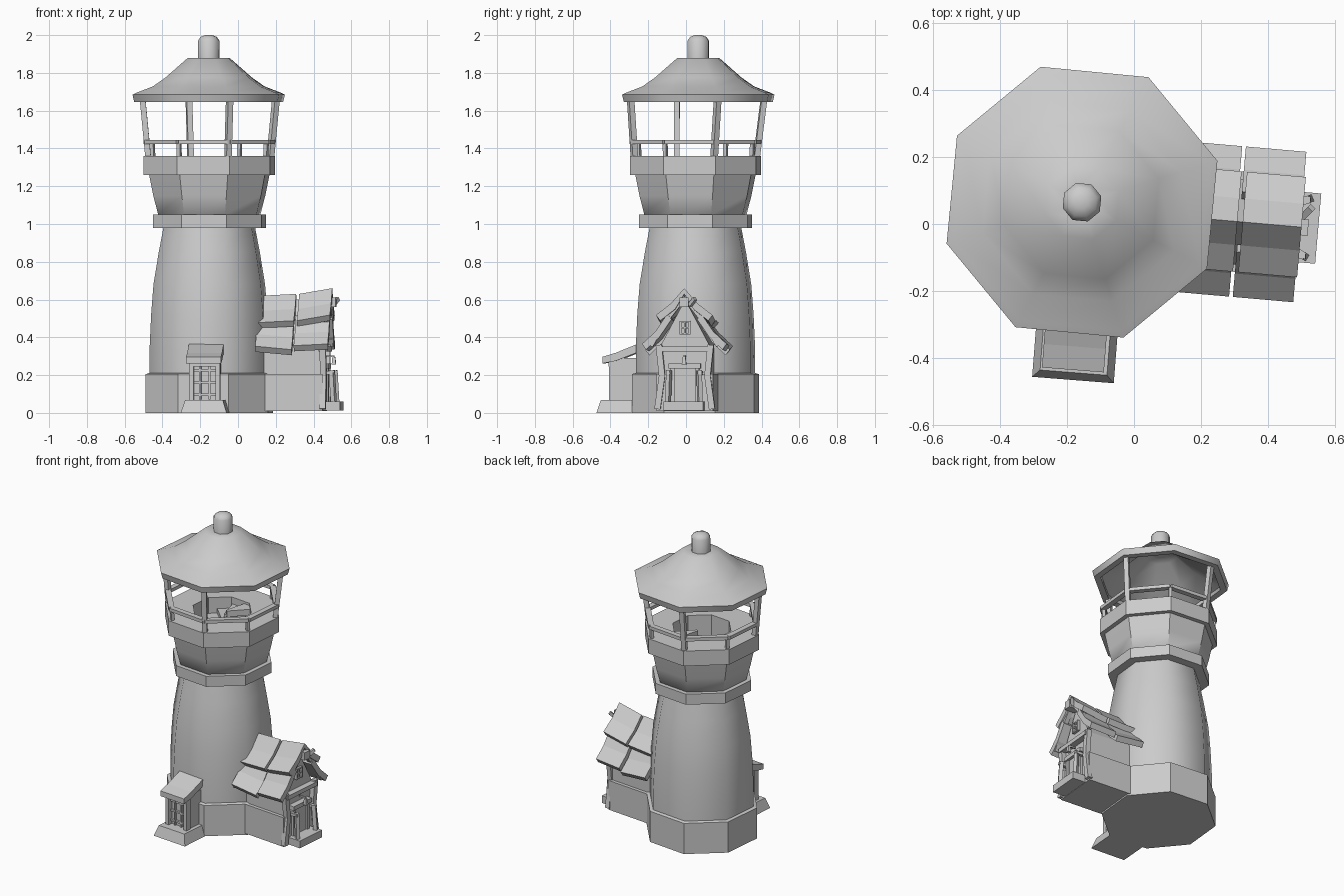
import bpy, bmesh
from math import radians, cos, sin, pi
from mathutils import Matrix, Vector

if "Cube" in bpy.data.objects:
    bpy.data.objects.remove(bpy.data.objects["Cube"])

I = Matrix.Identity(4)


def finish(name, bm, M=I, smooth=None):
    bmesh.ops.recalc_face_normals(bm, faces=bm.faces)
    me = bpy.data.meshes.new(name)
    bm.to_mesh(me)
    bm.free()
    me.transform(M)
    ob = bpy.data.objects.new(name, me)
    bpy.context.collection.objects.link(ob)
    if smooth:
        bpy.ops.object.select_all(action='DESELECT')
        ob.select_set(True)
        bpy.context.view_layer.objects.active = ob
        bpy.ops.object.shade_smooth_by_angle(angle=radians(smooth))
    return ob


def lathe(name, prof, cx, cy, smooth=None, closed=False, n=8, turn=17):
    """Revolve a (radius, z) profile into an n-sided solid."""
    bm = bmesh.new()
    rings = [[bm.verts.new((cx + r * cos(radians(turn) + 2 * pi * i / n),
                            cy + r * sin(radians(turn) + 2 * pi * i / n), z))
              for i in range(n)] for r, z in prof]
    pairs = list(zip(rings, rings[1:]))
    if closed:
        pairs.append((rings[-1], rings[0]))
    for a, b in pairs:
        for i in range(n):
            j = (i + 1) % n
            bm.faces.new((a[i], a[j], b[j], b[i]))
    if not closed:
        bm.faces.new(rings[0])
        bm.faces.new(rings[-1])
    return finish(name, bm, smooth=smooth)


def loft(name, a, b, M=I, smooth=None):
    """Solid between two matching polygons."""
    bm = bmesh.new()
    A, B = [bm.verts.new(p) for p in a], [bm.verts.new(p) for p in b]
    bm.faces.new(A)
    bm.faces.new(B)
    for i in range(len(A)):
        j = (i + 1) % len(A)
        bm.faces.new((A[i], A[j], B[j], B[i]))
    return finish(name, bm, M, smooth)


def box(name, x0, x1, y0, y1, z0, z1, M=I, taper=0):
    t = taper
    return loft(name, [(x0, y0, z0), (x1, y0, z0), (x1, y1, z0), (x0, y1, z0)],
                [(x0 + t, y0 + t, z1), (x1 - t, y0 + t, z1), (x1 - t, y1 - t, z1), (x0 + t, y1 - t, z1)], M)


def bar(name, p, q, w, h, M=I):
    """Rectangular beam from p to q."""
    p, q = Vector(p), Vector(q)
    d = q - p
    R = d.to_track_quat('Z', 'Y').to_matrix().to_4x4()
    return box(name, -w / 2, w / 2, -h / 2, h / 2, 0, d.length, M @ Matrix.Translation(p) @ R)


# tower
TX, TY = -0.152, 0.05
lathe("tower_base", [(.352, 0), (.352, .205), (.335, .21)], TX, TY)
lathe("tower_body", [(.33, .2), (.33, .35), (.322, .52), (.309, .68), (.28, .85), (.25, 1.0)], TX, TY, 50)
lathe("lower_ring", [(.25, .98), (.313, .98), (.313, 1.05), (.26, 1.05)], TX, TY, closed=True)
lathe("gallery", [(.255, 1.03), (.283, 1.05), (.31, 1.15), (.333, 1.26), (.363, 1.26), (.363, 1.36),
                  (.185, 1.36), (.185, 1.09)], TX, TY, 40)

# spiral steps inside the floor opening
for k in range(6):
    a, b = radians(45 + 30 * k), radians(75 + 30 * k)
    tri = [(0.03 * cos(a), .03 * sin(a)), (.19 * cos(a), .19 * sin(a)), (.19 * cos(b), .19 * sin(b)),
           (.03 * cos(b), .03 * sin(b))]
    z = 1.345 - .03 * k
    loft("spiral_step", [(TX + x, TY + y, z - .04) for x, y in tri], [(TX + x, TY + y, z) for x, y in tri])

# gallery posts and railing
corner = lambda k, r, z, dx=0, dy=0: (TX + dx + r * cos(radians(17 + 45 * k)), TY + dy + r * sin(radians(17 + 45 * k)), z)
for k in range(8):
    if k % 2 == 0:
        bar("tall_post", corner(k, .338, 1.35), corner(k, .37, 1.67, 0, .01), .03, .03)
    else:
        bar("short_post", corner(k, .338, 1.35), corner(k, .342, 1.43), .02, .02)
    bar("handrail", corner(k, .345, 1.435), corner(k + 1, .345, 1.435), .035, .022)

# lantern roof and finial
RX, RY = -0.155, 0.065
lathe("lantern_roof", [(.37, 1.645), (.412, 1.645), (.422, 1.685), (.40, 1.695), (.31, 1.728), (.24, 1.775),
                       (.115, 1.88), (.05, 1.88), (.05, 1.85), (.10, 1.84), (.22, 1.74), (.37, 1.67)],
      RX, RY, 50, closed=True)
lathe("finial", [(.06, 1.85), (.06, 1.97), (.045, 1.99), (.02, 2.0)], RX, RY, 50)

# side house
H = Matrix.Translation((.3, .008, 0)) @ Matrix.Rotation(radians(-5), 4, 'Z') @ Matrix.Translation((-.3, 0, 0))
box("house_plinth", -.05, .46, -.15, .15, .01, .205, H)
gable = [(-.128, .19), (.128, .19), (.128, .36), (.0, .6), (-.128, .36)]
loft("house_walls", [(0, y, z) for y, z in gable], [(.445, y, z) for y, z in gable], H)


def roof_panel(name, sec, x0, x1, lift0, lift1, side):
    """Bent roof slab following a (y, z) section."""
    under = [(max(y - .022, 0), z - .03) for y, z in reversed(sec)]
    out = lambda x, l: [(x, side * y, z + l) for y, z in sec + under]
    loft(name, out(x0, lift0), out(x1, lift1), H)


for s in (-1, 1):
    for x0, x1, l0, l1 in ((.11, .308, -.04, -.03), (.314, .50, -.03, 0)):
        roof_panel("upper_roof", [(0, .66), (.07, .58), (.15, .518)], x0 + .01, x1, l0, l1, s)
        roof_panel("lower_roof", [(.09, .525), (.155, .43), (.225, .365)], x0, x1 - .005, l0 * .3, l1, s)
    # gable rafters, curved corner posts and porch posts
    bar("rafter", (.475, 0, .615), (.475, s * .11, .475), .03, .025, H)
    bar("rafter", (.475, s * .1, .49), (.475, s * .18, .355), .03, .025, H)
    bar("corner_post", (.462, s * .145, .02), (.462, s * .12, .2), .032, .032, H)
    bar("corner_post", (.462, s * .12, .19), (.462, s * .138, .36), .032, .032, H)
    bar("porch_post", (.515, s * .085, .05), (.505, s * .08, .225), .022, .025, H)
    box("door_jamb", .44, .475, s * .065 - .011, s * .065 + .011, .03, .25, H)
    bar("porch_rail", (.46, s * .085, .21), (.52, s * .083, .215), .02, .018, H)

# house front details
box("tie_beam", .44, .485, -.14, .14, .325, .352, H)
box("door_lintel", .44, .485, -.085, .085, .235, .262, H)
box("door", .455, .466, -.058, .058, .04, .24, H)
box("door_step", .44, .55, -.105, .105, .012, .06, H)
box("ridge_beam", .40, .52, -.024, .024, .56, .612, H)
bar("beam_tip", (.5, .03, .57), (.525, .06, .605), .02, .02, H)
for s in (-1, 1):
    box("window_side", .44, .462, s * .024 - .005, s * .024 + .005, .415, .485, H)
for z in (.415, .447, .478):
    box("window_bar", .44, .46, -.028, .028, z, z + .008, H)
box("window_mullion", .44, .458, -.004, .004, .415, .485, H)
bar("lamp_arm", (.46, 0, .3), (.51, 0, .3), .01, .01, H)
box("lamp", .497, .52, -.012, .012, .255, .295, H, .004)

# small front porch
P = Matrix.Translation((-.182, -.465, 0)) @ Matrix.Rotation(radians(-4.5), 4, 'Z')
box("porch_base", -.122, .122, 0, .3, 0, .068, P, .022)
box("porch_body", -.068, .068, .095, .25, .06, .27, P)
for s in (-1, 1):
    box("porch_side_post", s * .07 - .012, s * .07 + .012, .065, .1, .06, .28, P)
    box("porch_side_wall", s * .068 - .008, s * .068 + .008, .09, .25, .06, .29, P)
    box("porch_bar", s * .025 - .005, s * .025 + .005, .08, .1, .07, .25, P)
for z in (.09, .155, .22):
    box("porch_crossbar", -.065, .065, .082, .1, z, z + .012, P)
box("porch_beam", -.08, .08, .06, .1, .245, .27, P)
side = [(.03, .262), (.03, .297), (.10, .318), (.24, .375), (.24, .33), (.10, .275)]
loft("porch_roof", [(-.095, y, z) for y, z in side], [(.09, y, z) for y, z in side], P)
